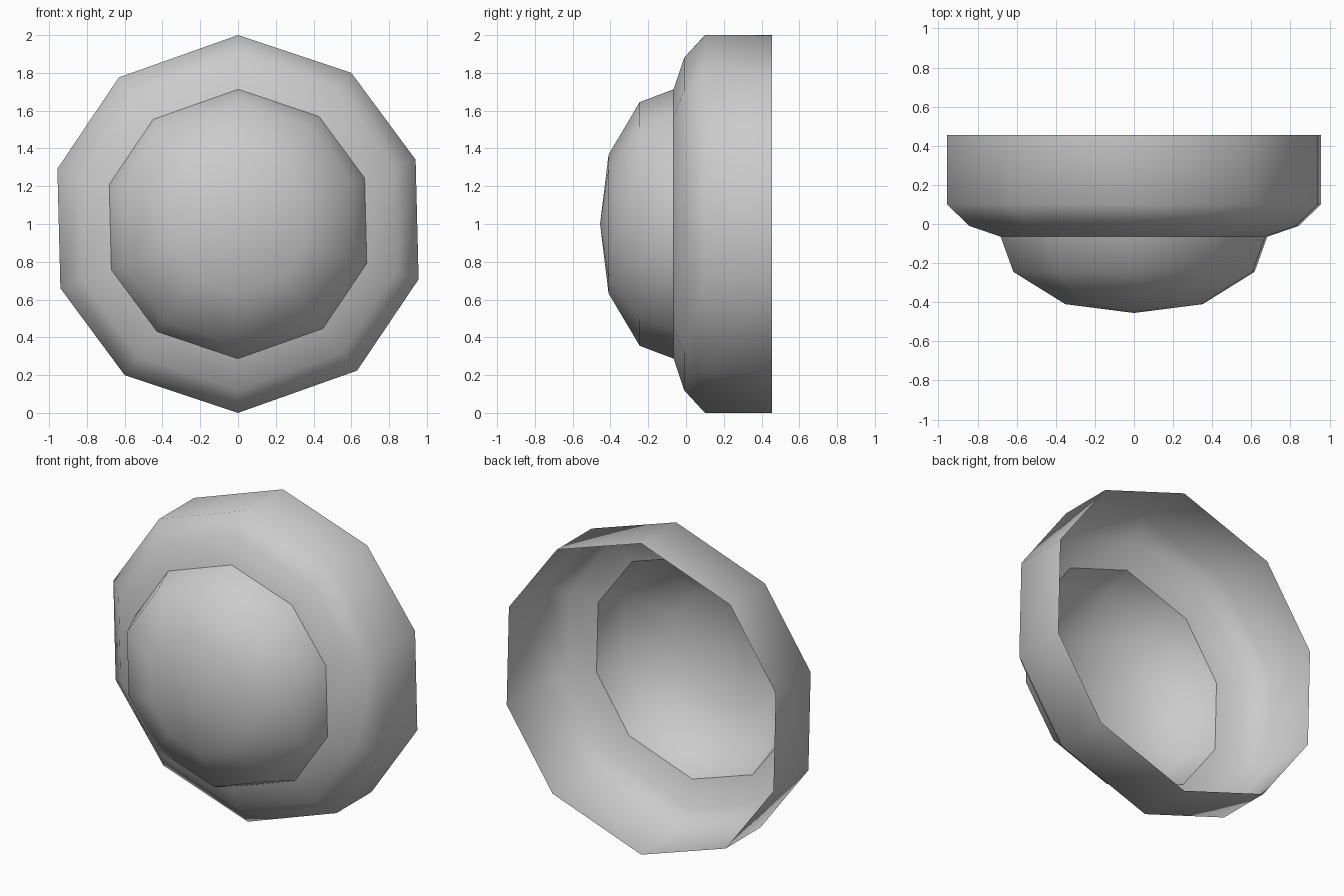
import bpy
import bmesh
from math import sin, cos, radians

cube = bpy.data.objects.get("Cube")
if cube:
    bpy.data.objects.remove(cube, do_unlink=True)

# One plain grey for the whole lamp
grey = bpy.data.materials.new("light_grey")
grey.use_nodes = True
colour = (0.6, 0.6, 0.6, 1)
grey.diffuse_color = colour
grey.node_tree.nodes["Principled BSDF"].inputs["Base Color"].default_value = colour

# Slightly uneven ten-sided outline, repeated after half a turn
half_turn = [0, 36.9, 70.1, 107, 140.9]
angles = [radians(a + turn) for turn in (0, 180) for a in half_turn]


def shell(name, profile):
    """Spin a (y, radius) profile, back to front, into an open smooth shell."""
    bm = bmesh.new()
    rings = []
    for y, r in profile:
        steps = angles if r > 0 else angles[:1]
        rings.append([bm.verts.new((r * sin(a), y, 1 + r * cos(a))) for a in steps])
    n = len(angles)
    for back, front in zip(rings, rings[1:]):
        for i in range(n):
            j = (i + 1) % n
            if len(front) == 1:
                bm.faces.new((back[i], back[j], front[0]))
            else:
                bm.faces.new((back[i], back[j], front[j], front[i]))
    # Make the outer side the front side
    bm.normal_update()
    face = next(iter(bm.faces))
    centre = face.calc_center_median()
    if face.normal.x * centre.x + face.normal.z * (centre.z - 1) < 0:
        bmesh.ops.reverse_faces(bm, faces=bm.faces[:])
    for f in bm.faces:
        f.smooth = True
    mesh = bpy.data.meshes.new(name)
    bm.to_mesh(mesh)
    bm.free()
    mesh.materials.append(grey)
    obj = bpy.data.objects.new(name, mesh)
    bpy.context.collection.objects.link(obj)
    return obj


# Open-backed housing with a bevelled front rim
shell("housing", [(0.455, 1), (0.10, 1), (-0.01, 0.88), (-0.065, 0.713)])
# Domed lens set in the rim
shell("lens", [(-0.065, 0.713), (-0.245, 0.645), (-0.41, 0.367), (-0.455, 0)])
